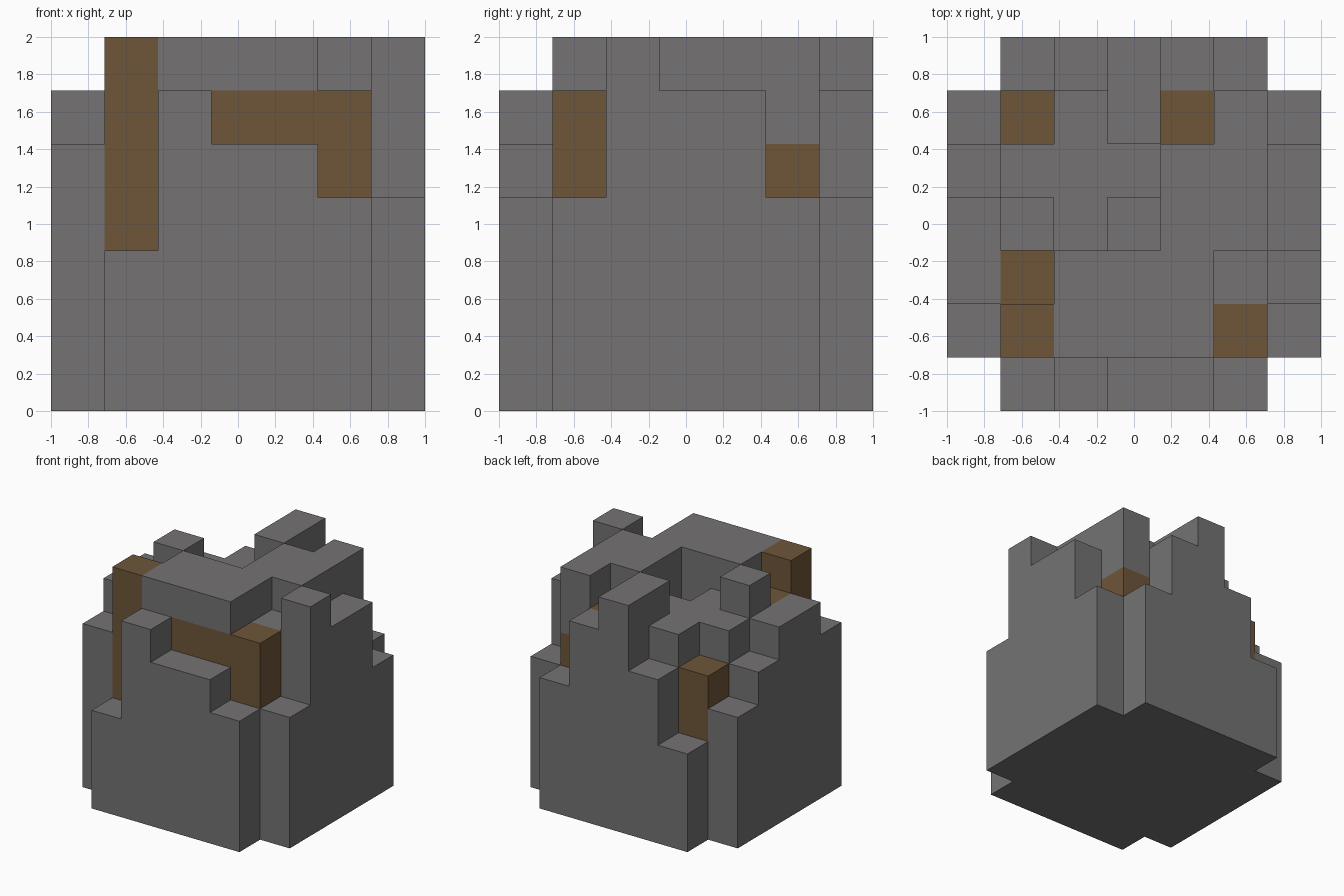
import bpy
import bmesh
import math
from mathutils import Vector

default = bpy.data.objects.get("Cube")
if default:
    bpy.data.objects.remove(default, do_unlink=True)

N = 7
SIZE = 2 / N

# Column heights in blocks, back row first, left to right along x
HEIGHT_ROWS = [
    "0357640",
    "4567674",
    "5666776",
    "6765776",
    "6677767",
    "5777764",
    "0365540",
]
heights = {(i, N - 1 - r): int(h)
           for r, row in enumerate(HEIGHT_ROWS) for i, h in enumerate(row)}
filled = {(i, j, k) for (i, j), h in heights.items() for k in range(h)}


def column(i, j, low, high):
    """Blocks of one column from layer low up to, not including, high."""
    return {(i, j, k) for k in range(low, high)}


# Brown earth blocks set into the rock
earth = (column(1, 1, 3, 7) | column(1, 2, 5, 6) | column(1, 5, 3, 5)
         | column(3, 1, 5, 6) | column(4, 1, 5, 6) | column(5, 1, 4, 6)
         | column(4, 5, 5, 6) | column(5, 5, 4, 5))


def make_material(name, color):
    mat = bpy.data.materials.new(name)
    mat.use_nodes = True
    mat.diffuse_color = color
    bsdf = next(n for n in mat.node_tree.nodes if n.type == 'BSDF_PRINCIPLED')
    bsdf.inputs["Base Color"].default_value = color
    return mat


def corner(p):
    return Vector((p[0] * SIZE - 1, p[1] * SIZE - 1, p[2] * SIZE))


def build_blocks(name, blocks, mat):
    """Skin a set of blocks, keeping only faces open to the air."""
    bm = bmesh.new()
    for block in sorted(blocks):
        for axis in range(3):
            u, v = (axis + 1) % 3, (axis + 2) % 3
            for side in (0, 1):
                neighbour = list(block)
                neighbour[axis] += 2 * side - 1
                if tuple(neighbour) in filled:
                    continue
                ring = []
                for du, dv in ((0, 0), (1, 0), (1, 1), (0, 1)):
                    p = list(block)
                    p[axis] += side
                    p[u] += du
                    p[v] += dv
                    ring.append(bm.verts.new(corner(p)))
                bm.faces.new(ring if side else ring[::-1])
    # Weld the block faces and merge the flat areas
    bmesh.ops.remove_doubles(bm, verts=bm.verts[:], dist=SIZE / 100)
    bmesh.ops.dissolve_limit(bm, angle_limit=math.radians(1),
                             verts=bm.verts[:], edges=bm.edges[:])
    mesh = bpy.data.meshes.new(name)
    bm.to_mesh(mesh)
    bm.free()
    mesh.materials.append(mat)
    obj = bpy.data.objects.new(name, mesh)
    bpy.context.collection.objects.link(obj)
    return obj


build_blocks("rock_blocks", filled - earth,
             make_material("stone_grey", (0.176, 0.171, 0.173, 1)))
build_blocks("earth_blocks", earth & filled,
             make_material("earth_brown", (0.156, 0.093, 0.041, 1)))
